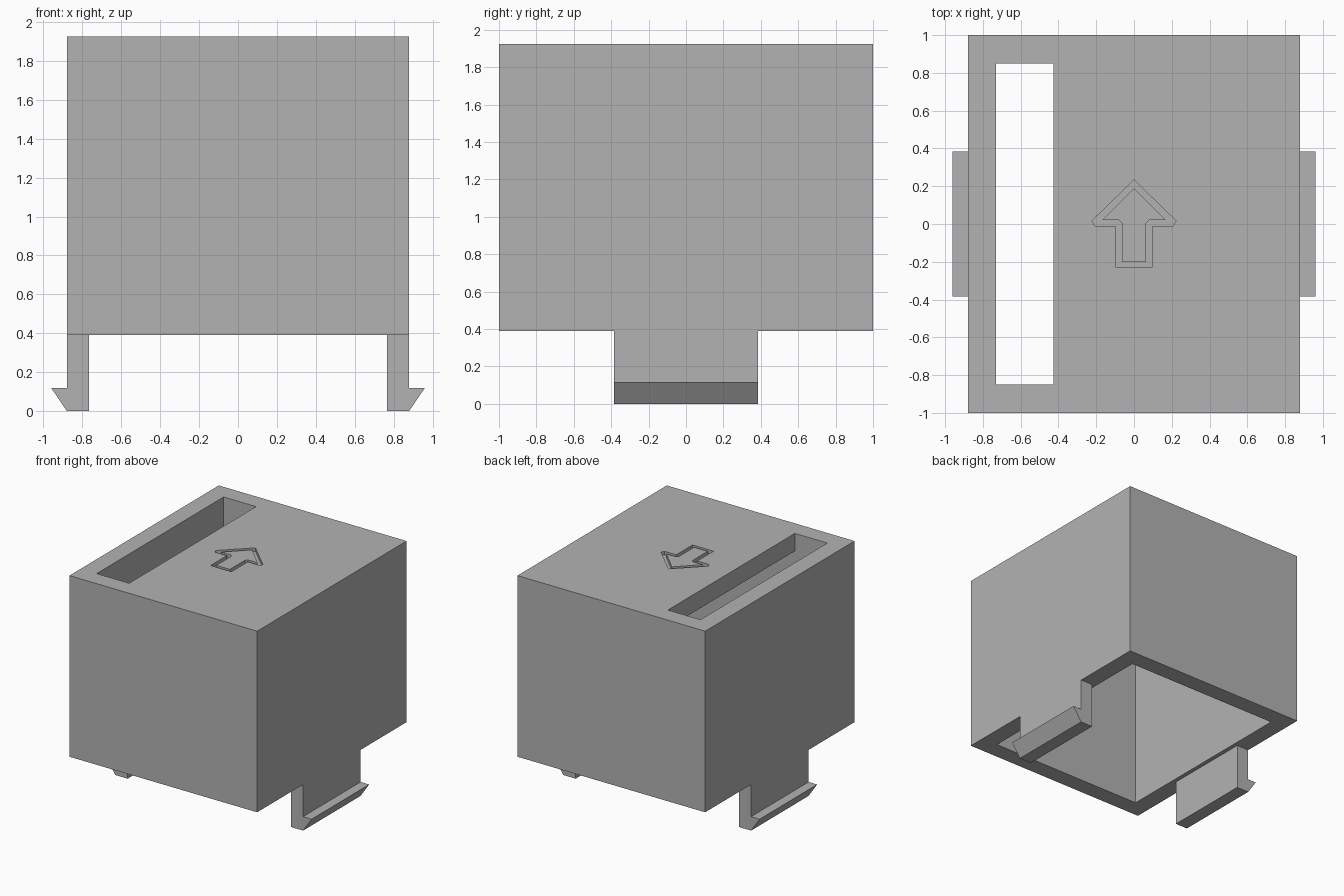
import bpy, bmesh
from mathutils import Vector

cube = bpy.data.objects.get("Cube")
if cube:
    bpy.data.objects.remove(cube, do_unlink=True)

grey = bpy.data.materials.new("plain_grey")
grey.use_nodes = True
colour = (0.45, 0.45, 0.45, 1)
grey.diffuse_color = colour
grey.node_tree.nodes["Principled BSDF"].inputs["Base Color"].default_value = colour

HALF_X, HALF_Y = 0.88, 1.0
BASE, TOP, WALL = 0.39, 1.925, 0.15


def solid(name, polygons, offset):
    """Extrude a flat sheet of polygons along the offset into a closed solid."""
    bm = bmesh.new()
    for poly in polygons:
        bm.faces.new([bm.verts.new(p) for p in poly])
    bmesh.ops.remove_doubles(bm, verts=bm.verts, dist=1e-5)
    ext = bmesh.ops.extrude_face_region(bm, geom=bm.faces[:], use_keep_orig=True)
    moved = [v for v in ext["geom"] if isinstance(v, bmesh.types.BMVert)]
    bmesh.ops.translate(bm, verts=moved, vec=Vector(offset))
    bmesh.ops.recalc_face_normals(bm, faces=bm.faces)
    mesh = bpy.data.meshes.new(name)
    bm.to_mesh(mesh)
    bm.free()
    mesh.materials.append(grey)
    ob = bpy.data.objects.new(name, mesh)
    bpy.context.collection.objects.link(ob)
    return ob


def box(name, x0, x1, y0, y1, z0, z1):
    return solid(name, [[(x0, y0, z0), (x1, y0, z0), (x1, y1, z0), (x0, y1, z0)]],
                 (0, 0, z1 - z0))


def cut(target, cutter):
    """Subtract the cutter, then remove it."""
    cutter.hide_render = True
    mod = target.modifiers.new("cut", 'BOOLEAN')
    mod.operation, mod.solver, mod.object = 'DIFFERENCE', 'EXACT', cutter
    bpy.context.view_layer.objects.active = target
    bpy.ops.object.modifier_apply(modifier=mod.name)
    bpy.data.objects.remove(cutter, do_unlink=True)


# Housing: a box open underneath
housing = box("housing", -HALF_X, HALF_X, -HALF_Y, HALF_Y, BASE, TOP)
in_x, in_y = HALF_X - WALL, HALF_Y - WALL
cut(housing, box("cavity_cutter", -in_x, in_x, -in_y, in_y, BASE - 0.2, TOP - WALL))

# Long slot through the lid, flush with the cavity walls
cut(housing, box("slot_cutter", -in_x, -0.425, -in_y, in_y, TOP - WALL - 0.1, TOP + 0.1))

# Engraved arrow outline: ring between two half outlines, mirrored
outer = [(0, 0.233), (0.223, 0.016), (0.207, -0.01), (0.098, -0.01), (0.098, -0.228)]
inner = [(0, 0.19), (0.17, 0.02), (0.08, 0.02), (0.064, 0.005), (0.064, -0.2)]
outer += [(-x, y) for x, y in outer[:0:-1]]
inner += [(-x, y) for x, y in inner[:0:-1]]
DEPTH = 0.03
ring = []
for i in range(len(outer)):
    j = (i + 1) % len(outer)
    ring.append([(x, y, TOP - DEPTH) for x, y in (outer[i], outer[j], inner[j], inner[i])])
cut(housing, solid("arrow_cutter", ring, (0, 0, DEPTH + 0.1)))

# Snap clips with outward barbs
profile = [(0.765, BASE), (0.765, 0), (HALF_X, 0), (0.96, 0.118),
           (HALF_X, 0.118), (HALF_X, BASE)]
CLIP_Y = 0.385
for side, name in ((1, "left_clip"), (-1, "right_clip")):
    solid(name, [[(side * x, -CLIP_Y, z) for x, z in profile]], (0, 2 * CLIP_Y, 0))
